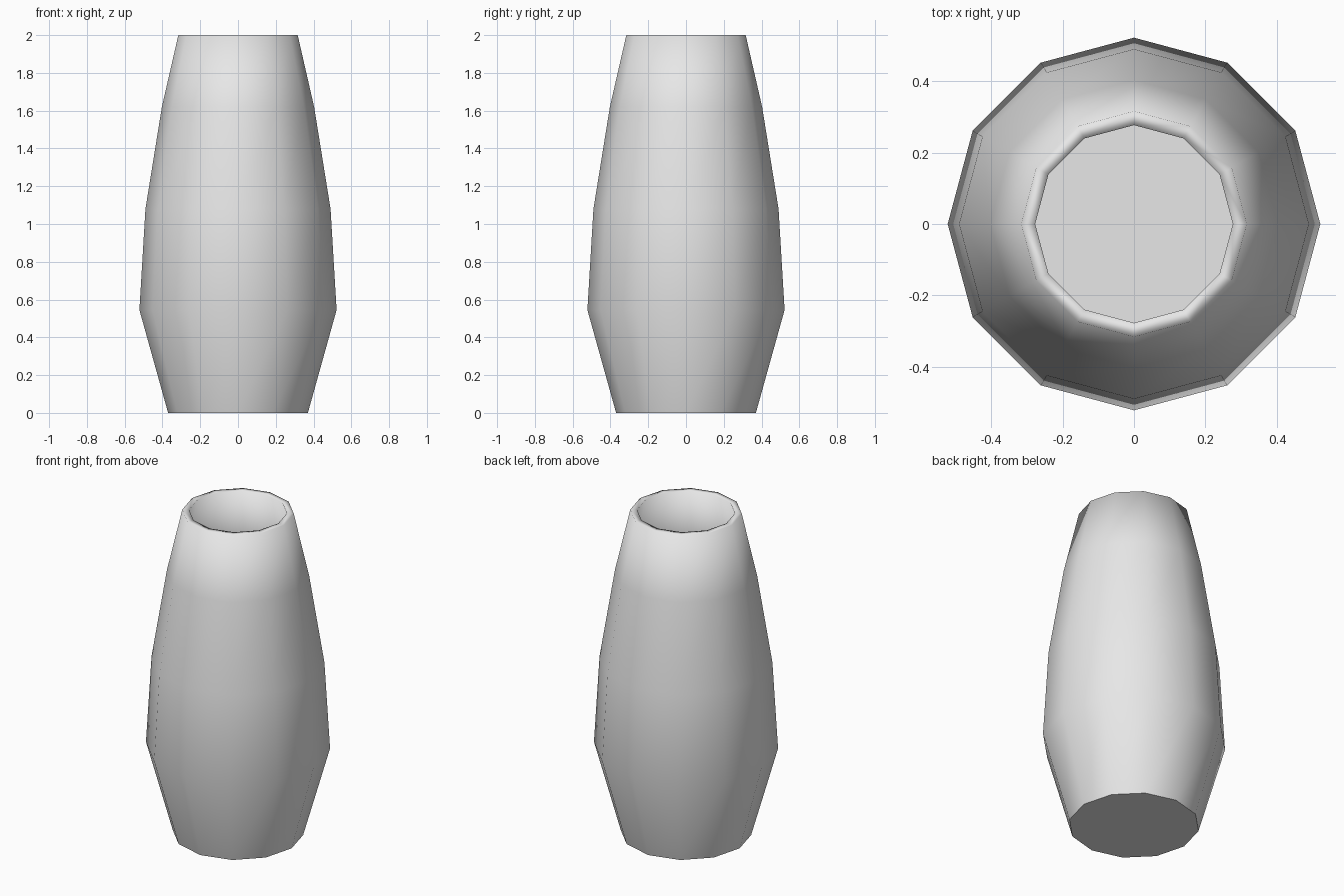
import bpy
import bmesh
from math import cos, sin, tau

cube = bpy.data.objects.get("Cube")
if cube:
    bpy.data.objects.remove(cube, do_unlink=True)

SIDES = 12

# One plain grey material
grey = bpy.data.materials.new("light grey ceramic")
grey.use_nodes = True
colour = (0.8, 0.8, 0.8, 1)
grey.diffuse_color = colour
grey.node_tree.nodes["Principled BSDF"].inputs["Base Color"].default_value = colour

# Profile (radius, height): up the outside, over the rim, down the inside
outside = [(0.37, 0), (0.522, 0.545), (0.49, 1.08), (0.403, 1.62), (0.316, 2)]
inside = [(0.277, 2), (0.363, 1.62), (0.45, 1.08), (0.482, 0.545), (0.34, 0.04)]

bm = bmesh.new()
rings = [
    [bm.verts.new((r * cos(tau * i / SIDES), r * sin(tau * i / SIDES), z))
     for i in range(SIDES)]
    for r, z in outside + inside
]

# Walls and rim, softly shaded
for low, high in zip(rings, rings[1:]):
    for i in range(SIDES):
        j = (i + 1) % SIDES
        bm.faces.new((low[i], low[j], high[j], high[i])).smooth = True

# Flat base and inner floor with crisp borders
for face in (bm.faces.new(rings[0][::-1]), bm.faces.new(rings[-1])):
    for edge in face.edges:
        edge.smooth = False

mesh = bpy.data.meshes.new("vase")
bm.to_mesh(mesh)
bm.free()
mesh.materials.append(grey)
vase = bpy.data.objects.new("vase", mesh)
bpy.context.collection.objects.link(vase)
